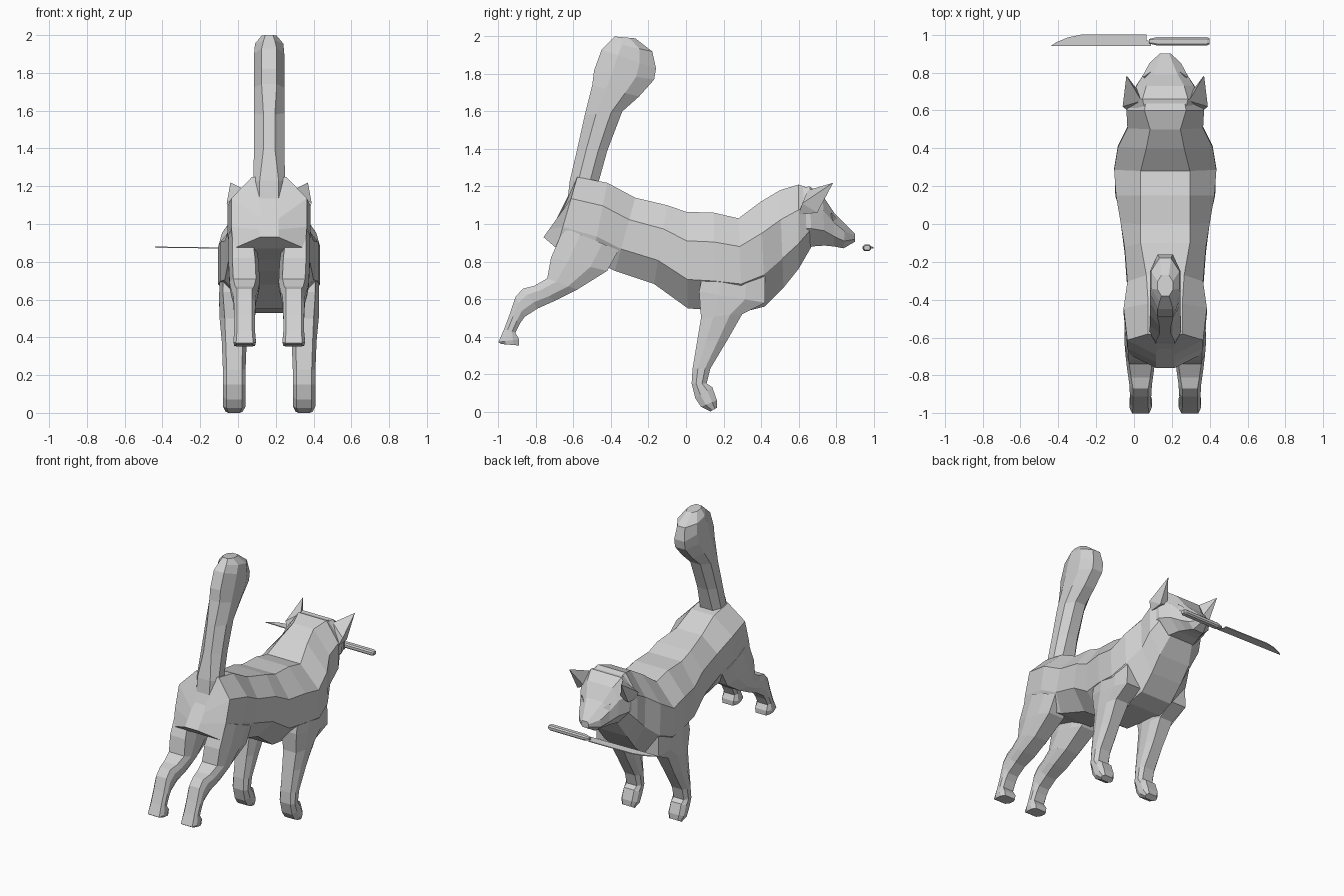
import bpy, bmesh

CX = 0.165  # the animal's centre line
grey = bpy.data.materials.new("grey")
grey.diffuse_color = (0.64, 0.64, 0.64, 1)


def finish(name, bm):
    bmesh.ops.recalc_face_normals(bm, faces=bm.faces)
    me = bpy.data.meshes.new(name)
    bm.to_mesh(me)
    bm.free()
    me.materials.append(grey)
    ob = bpy.data.objects.new(name, me)
    bpy.context.collection.objects.link(ob)
    return ob


def loft(name, rings, c=0.0, t=0.3):
    """Eight-sided loft; ring = (y, z) start, (y, z) end, three half widths, optional x offset."""
    bm = bmesh.new()
    loops = []
    for r in rings:
        (y0, z0), (y1, z1), (wa, w, wb) = r[:3]
        x = CX + (c if len(r) < 4 else r[3] * (1 if c >= 0 else -1))
        half = [(wa, 0), (w, t), (w, 1 - t), (wb, 1)]
        sec = half + [(-h, k) for h, k in reversed(half)]
        loops.append([bm.verts.new((x + h, y0 + (y1 - y0) * k, z0 + (z1 - z0) * k))
                      for h, k in sec])
    for a, b in zip(loops, loops[1:]):
        for i in range(8):
            j = (i + 1) % 8
            bm.faces.new((a[i], a[j], b[j], b[i]))
    bm.faces.new(loops[0])
    bm.faces.new(loops[-1])
    return finish(name, bm)


def hull(name, pts):
    bm = bmesh.new()
    bmesh.ops.convex_hull(bm, input=[bm.verts.new(p) for p in pts])
    return finish(name, bm)


# torso, from rump to throat
loft("torso", [
    ((-.66, 1.07), (-.76, .93), (.04, .05, .05)),
    ((-.58, 1.25), (-.69, .87), (.09, .20, .19)),
    ((-.42, 1.22), (-.50, .81), (.09, .22, .18)),
    ((-.27, 1.14), (-.38, .75), (.10, .20, .13)),
    ((-.10, 1.10), (-.17, .68), (.13, .215, .11)),
    ((.00, 1.065), (.01, .55), (.13, .235, .10)),
    ((.15, 1.06), (.15, .54), (.13, .26, .11)),
    ((.28, 1.03), (.30, .53), (.13, .27, .13)),
    ((.40, 1.12), (.42, .56), (.10, .25, .12)),
    ((.50, 1.18), (.52, .66), (.08, .20, .12)),
    ((.60, 1.21), (.60, .76), (.11, .205, .12)),
    ((.66, 1.19), (.67, .88), (.10, .17, .09)),
])

# head and muzzle
loft("head", [
    ((.57, 1.19), (.60, .88), (.10, .18, .10)),
    ((.66, 1.20), (.67, .88), (.12, .185, .10)),
    ((.73, 1.15), (.74, .885), (.10, .15, .08)),
    ((.79, 1.06), (.79, .88), (.065, .115, .06)),
    ((.85, 1.00), (.84, .87), (.04, .085, .04)),
    ((.90, .95), (.90, .905), (.02, .03, .02)),
])

# tail, with a thick tip
loft("tail", [
    ((-.64, 1.06), (-.46, 1.06), (.05, .09, .05)),
    ((-.62, 1.23), (-.47, 1.21), (.05, .085, .05)),
    ((-.58, 1.40), (-.42, 1.39), (.03, .08, .04)),
    ((-.54, 1.58), (-.34, 1.60), (.03, .08, .04)),
    ((-.50, 1.74), (-.25, 1.68), (.04, .08, .04)),
    ((-.49, 1.82), (-.17, 1.77), (.04, .08, .04)),
    ((-.45, 1.93), (-.16, 1.83), (.04, .08, .04)),
    ((-.41, 1.97), (-.18, 1.92), (.03, .075, .03)),
    ((-.38, 2.00), (-.27, 1.99), (.02, .04, .02)),
])

for s, side in ((-1, "left"), (1, "right")):
    # front leg, shoulder to paw
    loft("front_leg_" + side, [
        ((.12, .88), (.42, .84), (.04, .055, .04), .20),
        ((.07, .64), (.42, .58), (.06, .08, .06), .185),
        ((.08, .50), (.30, .52), (.05, .078, .05), .185),
        ((.06, .38), (.22, .38), (.045, .066, .04), .185),
        ((.035, .23), (.13, .23), (.04, .06, .04), .185),
        ((.03, .15), (.11, .15), (.04, .06, .04), .185),
        ((.05, .07), (.14, .13), (.04, .06, .04), .185),
        ((.08, .025), (.165, .06), (.04, .06, .04), .185),
        ((.13, .00), (.165, .02), (.03, .045, .03), .185),
    ], s * .185)
    # hind leg, thigh to paw
    loft("hind_leg_" + side, [
        ((-.65, .98), (-.36, .86), (.05, .07, .05), .145),
        ((-.72, .82), (-.42, .75), (.06, .08, .06), .135),
        ((-.74, .71), (-.58, .65), (.06, .08, .05), .13),
        ((-.81, .67), (-.70, .59), (.05, .07, .05), .13),
        ((-.87, .655), (-.79, .55), (.04, .06, .04), .13),
        ((-.91, .61), (-.86, .505), (.04, .057, .04), .13),
        ((-.94, .52), (-.885, .47), (.04, .055, .04), .13),
        ((-.97, .44), (-.91, .42), (.04, .055, .04), .13),
        ((-1.0, .37), (-.89, .385), (.045, .06, .045), .13),
        ((-.985, .36), (-.89, .352), (.04, .055, .04), .13),
    ], s * .13)
    # pointed ear
    hull("ear_" + side, [(CX + s * x, y, z) for x, y, z in (
        (.125, .65, 1.18), (.225, .62, 1.11), (.20, .60, 1.05),
        (.20, .70, 1.06), (.14, .70, 1.08), (.205, .785, 1.22))])
    # slanted eye plate on the brow
    hull("eye_" + side, [(CX + s * x, y, z) for x, y, z in (
        (.075, .805, 1.03), (.115, .775, 1.06), (.12, .785, 1.01), (.10, .765, 1.03))])

# knife held crosswise in front of the mouth
blade = [(-.44, .94), (.09, .94), (.09, .965), (.065, .97), (.065, 1.0),
         (-.28, 1.0), (-.35, .985), (-.41, .96)]
bm = bmesh.new()
face = bm.faces.new([bm.verts.new((x, y, .868 - .012 * (x - .09))) for x, y in blade])
ext = bmesh.ops.extrude_face_region(bm, geom=[face])
for v in ext["geom"]:
    if isinstance(v, bmesh.types.BMVert):
        v.co.z += .006
finish("knife_blade", bm)

ends = ((.08, .012, .010), (.12, .022, .017), (.385, .022, .017), (.40, .015, .012))
hull("knife_handle", [(x, .965 + a * h, .873 + b * k) for x, h, k in ends
                      for a, b in ((1, .5), (1, -.5), (-1, .5), (-1, -.5),
                                   (.6, 1), (-.6, 1), (.6, -1), (-.6, -1))])
